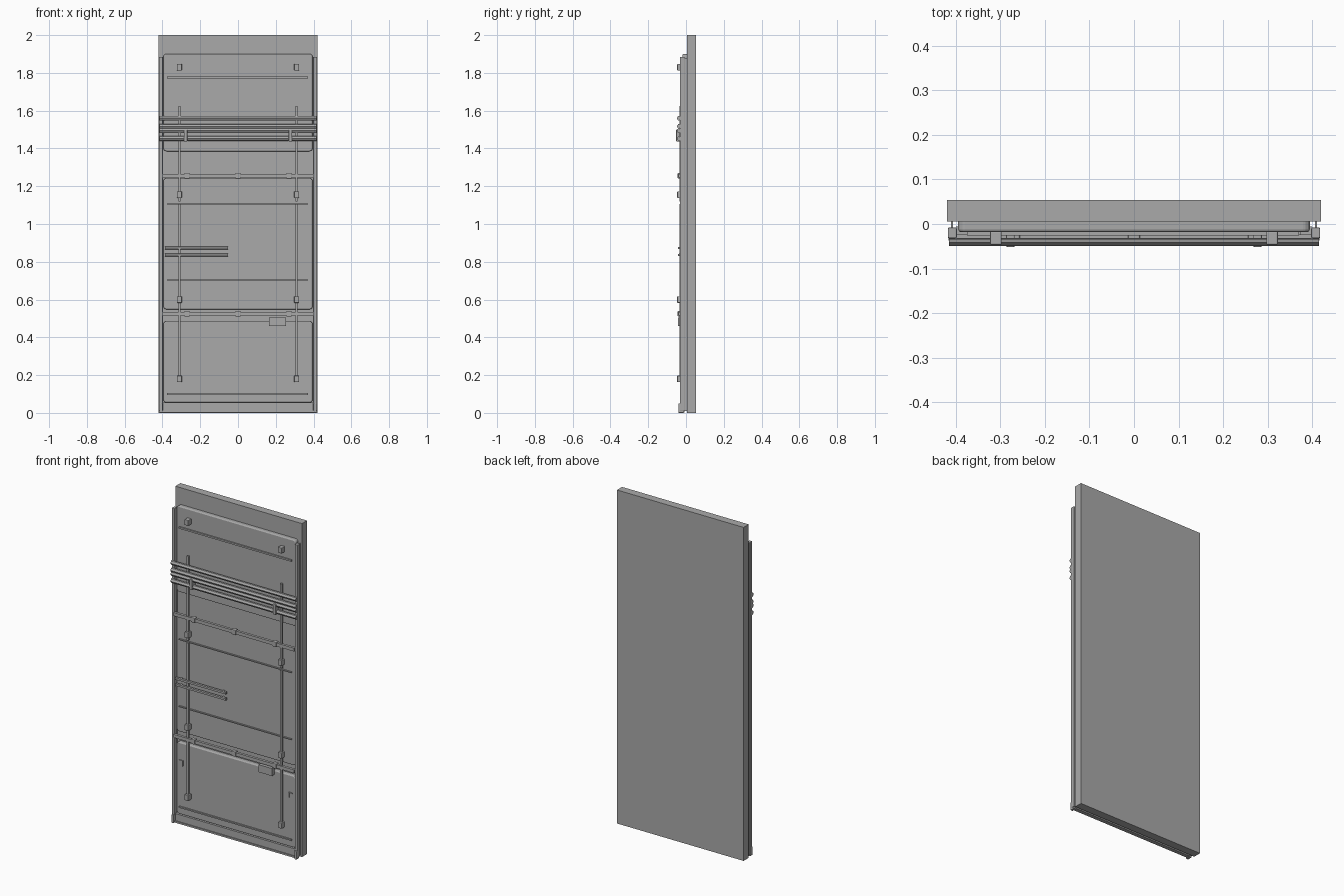
import bpy, bmesh, math

if "Cube" in bpy.data.objects:
    bpy.data.objects.remove(bpy.data.objects["Cube"])

grey = bpy.data.materials.new("plain_grey")
grey.diffuse_color = (0.4, 0.4, 0.4, 1)
grey.use_nodes = True
grey.node_tree.nodes["Principled BSDF"].inputs["Base Color"].default_value = grey.diffuse_color


def finish(name, bm):
    bmesh.ops.recalc_face_normals(bm, faces=bm.faces)
    me = bpy.data.meshes.new(name)
    bm.to_mesh(me)
    bm.free()
    me.materials.append(grey)
    ob = bpy.data.objects.new(name, me)
    bpy.context.collection.objects.link(ob)
    return ob


def box(name, x, y, z, bevel=0):
    """Box from (min, max) pairs, optionally bevelled."""
    bm = bmesh.new()
    bmesh.ops.create_cube(bm, size=1)
    for v in bm.verts:
        v.co = [(a + b) / 2 + c * (b - a) for c, (a, b) in zip(v.co, (x, y, z))]
    ob = finish(name, bm)
    if bevel:
        m = ob.modifiers.new("bevel", 'BEVEL')
        m.width, m.segments = bevel, 2
    return ob


def pair(name, x, y, z, bevel=0):
    """The same box on both sides."""
    box(name + "_right", x, y, z, bevel)
    box(name + "_left", (-x[1], -x[0]), y, z, bevel)


def extrude_x(name, pts, x0, x1):
    """Closed (y, z) profile extruded along x."""
    bm = bmesh.new()
    face = bm.faces.new([bm.verts.new((x0, y, z)) for y, z in pts])
    ext = bmesh.ops.extrude_face_region(bm, geom=[face])
    for v in ext["geom"]:
        if isinstance(v, bmesh.types.BMVert):
            v.co.x = x1
    return finish(name, bm)


def raised_panel(name, z0, z1, hw=0.395, r=0.016):
    """Rounded sheet with a softened front edge."""
    bm = bmesh.new()
    rings = []
    for y, inset in ((0.008, 0), (-0.012, 0), (-0.016, 0.002), (-0.018, 0.005)):
        ring = []
        for i, (sx, sz) in enumerate(((1, 1), (-1, 1), (-1, -1), (1, -1))):
            cx, cz = sx * (hw - r), (z1 - r if sz > 0 else z0 + r)
            for k in range(5):
                a = math.radians(90 * i + 22.5 * k)
                ring.append(bm.verts.new((cx + (r - inset) * math.cos(a), y,
                                          cz + (r - inset) * math.sin(a))))
        rings.append(ring)
    n = len(rings[0])
    for a, b in zip(rings, rings[1:]):
        for i in range(n):
            bm.faces.new((a[i], a[(i + 1) % n], b[(i + 1) % n], b[i]))
    bm.faces.new(rings[0])
    bm.faces.new(rings[-1])
    finish(name, bm)


# Thick backing slab
box("backing_slab", (-0.42, 0.42), (0.006, 0.054), (0, 2))

# Three front panels
for part, z0, z1 in (("lower", 0.055, 0.485), ("middle", 0.548, 1.242), ("upper", 1.385, 1.9)):
    raised_panel(part + "_panel", z0, z1)

# Side posts, their narrow necks and feet
pair("side_post", (0.398, 0.418), (-0.032, -0.008), (0.01, 1.885), 0.003)
pair("post_neck", (0.406, 0.411), (-0.01, 0.008), (0.01, 1.88))
pair("post_foot", (0.4, 0.416), (-0.04, -0.012), (0, 0.05), 0.003)

# Base rail with lower lip
box("base_rail", (-0.4, 0.4), (-0.026, -0.006), (0.012, 0.055))
box("base_lip", (-0.4, 0.4), (-0.032, -0.008), (0.003, 0.013))

# Cross bars with sleeve joints
for part, zc in (("lower", 0.525), ("upper", 1.255)):
    box(part + "_cross_bar", (-0.4, 0.4), (-0.04, -0.024), (zc - 0.01, zc + 0.01))
    for xc in (-0.27, 0, 0.27):
        box(part + "_bar_joint", (xc - 0.014, xc + 0.014), (-0.044, -0.018),
            (zc - 0.015, zc + 0.015), 0.004)

# Thin stiffening ribs on the panels
for zc, h in ((0.1, 0.004), (0.703, 0.003), (1.105, 0.003), (1.775, 0.005)):
    box("panel_rib", (-0.375, 0.37), (-0.026, -0.014), (zc - h, zc + h))

# Vertical rods in two lengths, with clamp blocks
pair("lower_rod", (0.304, 0.316), (-0.035, -0.024), (0.17, 1.105))
pair("upper_rod", (0.304, 0.316), (-0.035, -0.024), (1.12, 1.625))
for zc in (0.18, 0.6, 1.155, 1.83):
    pair("clamp_block", (0.297, 0.323), (-0.047, -0.016), (zc - 0.017, zc + 0.017), 0.003)

# Long rails with faceted noses
for zc in (1.56, 1.517, 1.494, 1.452):
    extrude_x("long_rail", [(-0.034, zc + 0.013), (-0.042, zc + 0.011), (-0.049, zc),
                            (-0.042, zc - 0.011), (-0.034, zc - 0.013), (-0.031, zc)],
              -0.415, 0.415)
pair("rail_bracket", (0.268, 0.287), (-0.052, -0.02), (1.437, 1.5), 0.003)

# Short pair of rails on the left
for zc in (0.873, 0.836):
    extrude_x("short_rail", [(-0.03, zc + 0.007), (-0.042, zc + 0.006), (-0.042, zc - 0.006),
                             (-0.03, zc - 0.007)], -0.387, -0.053)
    for xc in (-0.36, -0.08):
        box("short_rail_peg", (xc - 0.004, xc + 0.004), (-0.034, -0.014), (zc - 0.004, zc + 0.004))

# Small control box and corner hooks
box("control_box", (0.165, 0.254), (-0.042, -0.014), (0.46, 0.505))
pair("hook_arm", (0.35, 0.375), (-0.024, -0.016), (0.378, 0.382))
pair("hook_stem", (0.35, 0.354), (-0.024, -0.016), (0.35, 0.38))
